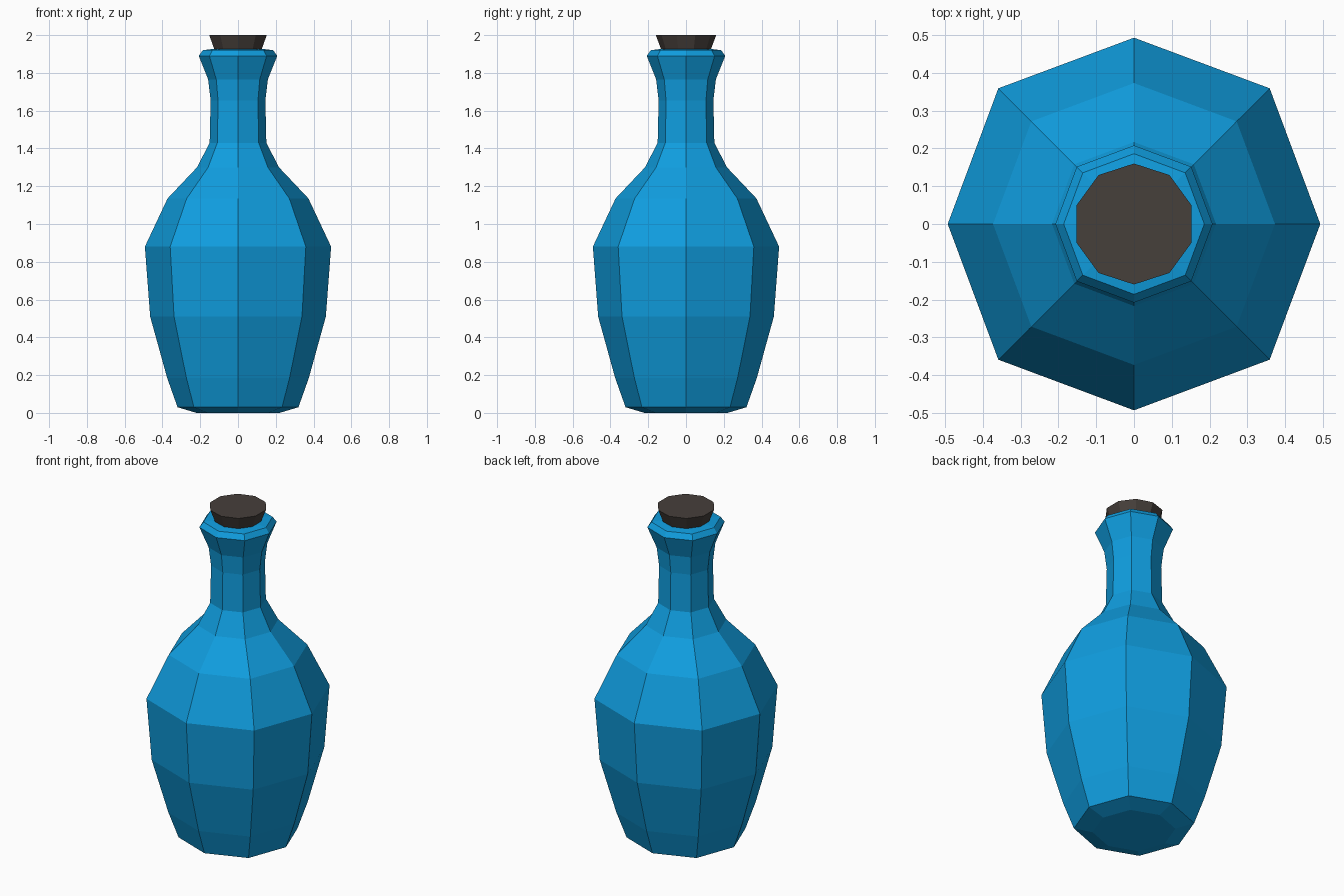
import bpy, bmesh, math

if "Cube" in bpy.data.objects:
    bpy.data.objects.remove(bpy.data.objects["Cube"])


def material(name, color):
    mat = bpy.data.materials.new(name)
    mat.diffuse_color = color
    mat.use_nodes = True
    mat.node_tree.nodes["Principled BSDF"].inputs["Base Color"].default_value = mat.diffuse_color
    return mat


def lathe(name, profile, sides, mat, odd_scale=1.0):
    """Flat-faced closed solid turned from (radius, height) points, bottom to top."""
    bm = bmesh.new()
    rings = []
    for r, z in profile:
        ring = []
        for i in range(sides):
            a = math.pi / 2 + 2 * math.pi * i / sides
            k = r * (odd_scale if i % 2 else 1.0)
            ring.append(bm.verts.new((k * math.cos(a), k * math.sin(a), z)))
        rings.append(ring)
    for low, high in zip(rings, rings[1:]):
        for i in range(sides):
            j = (i + 1) % sides
            bm.faces.new((low[i], low[j], high[j], high[i]))
    bm.faces.new(rings[0][::-1])
    bm.faces.new(rings[-1])
    bmesh.ops.recalc_face_normals(bm, faces=bm.faces)
    mesh = bpy.data.meshes.new(name)
    bm.to_mesh(mesh)
    bm.free()
    mesh.materials.append(mat)
    obj = bpy.data.objects.new(name, mesh)
    bpy.context.collection.objects.link(obj)
    return obj


# Eight-sided glass body: foot, belly, shoulder, neck and flared lip
bottle_profile = [
    (0.22, 0.0), (0.32, 0.03), (0.375, 0.185), (0.465, 0.51),
    (0.493, 0.88), (0.373, 1.135), (0.217, 1.30), (0.15, 1.43),
    (0.145, 1.655), (0.158, 1.765), (0.208, 1.89), (0.186, 1.92),
    (0.14, 1.926),
]
lathe("bottle", bottle_profile, 8,
      material("blue_glass", (0.005, 0.34, 0.74, 1)), odd_scale=1.03)

# Ten-sided tapered stopper pushed into the neck
lathe("stopper", [(0.115, 1.88), (0.16, 2.0)], 10,
      material("dark_cork", (0.062, 0.05, 0.043, 1)))
